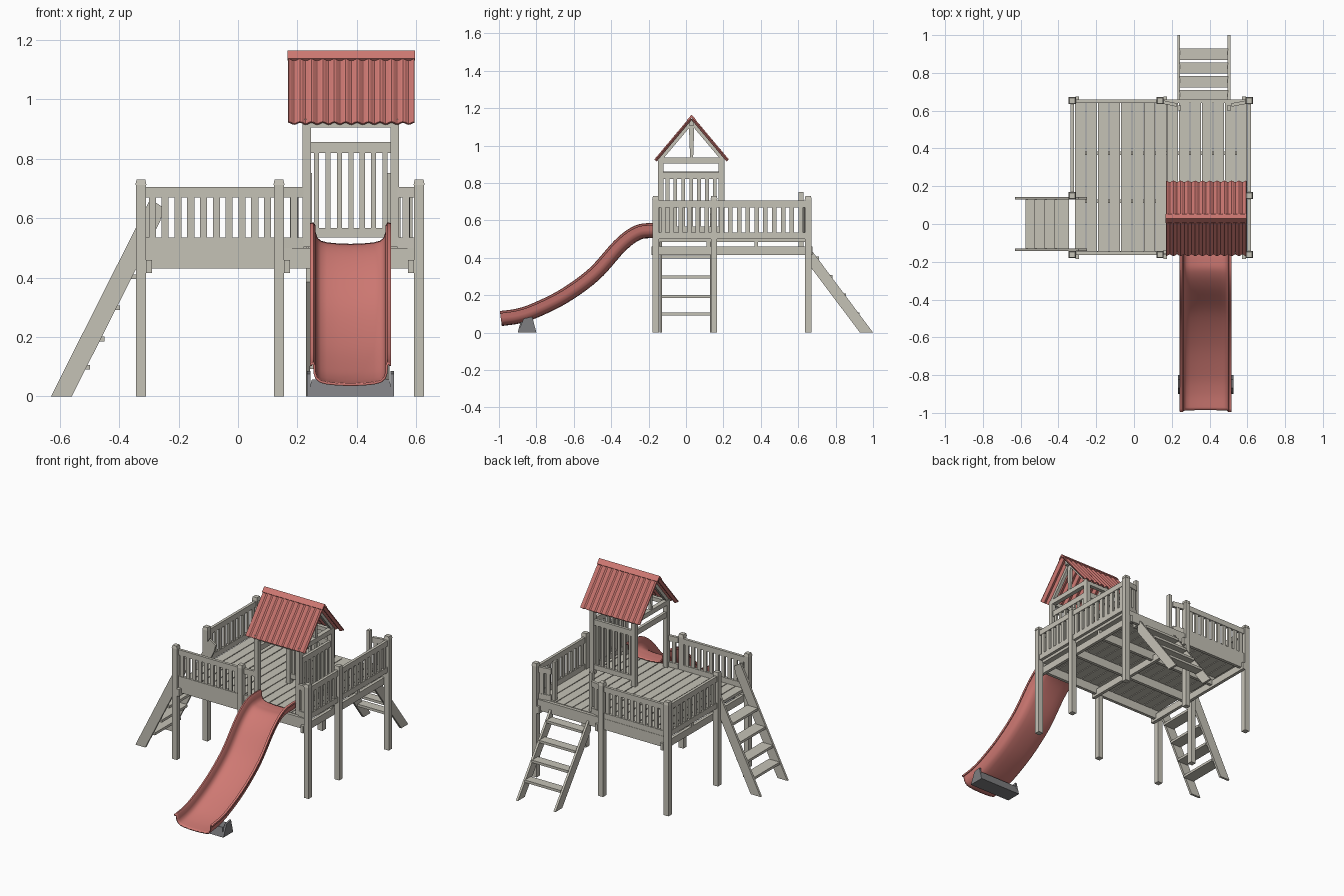
import bpy, bmesh, math
from mathutils import Matrix, Vector

if "Cube" in bpy.data.objects:
    bpy.data.objects.remove(bpy.data.objects["Cube"])


def material(name, rgb):
    m = bpy.data.materials.new(name)
    m.diffuse_color = (*rgb, 1)
    m.use_nodes = True
    m.node_tree.nodes["Principled BSDF"].inputs["Base Color"].default_value = m.diffuse_color
    return m


WOOD = material("weathered wood", (0.56, 0.54, 0.47))
RED = material("soft red", (0.62, 0.19, 0.17))
GREY = material("dark grey", (0.21, 0.21, 0.22))


def finish(name, bm, mat, recalc=True):
    if recalc:
        bmesh.ops.recalc_face_normals(bm, faces=bm.faces)
    me = bpy.data.meshes.new(name)
    bm.to_mesh(me)
    bm.free()
    me.materials.append(mat)
    ob = bpy.data.objects.new(name, me)
    bpy.context.collection.objects.link(ob)
    return ob


def add_box(bm, x0, x1, y0, y1, z0, z1):
    mid = Vector((x0 + x1, y0 + y1, z0 + z1)) / 2
    size = Matrix.Diagonal((x1 - x0, y1 - y0, z1 - z0, 1))
    bmesh.ops.create_cube(bm, size=1, matrix=Matrix.Translation(mid) @ size)


def boxes(name, dims, mat=WOOD):
    bm = bmesh.new()
    for d in dims:
        add_box(bm, *d)
    return finish(name, bm, mat)


def beam(bm, p, q, w, h):
    """Box from p to q, w wide sideways, h deep."""
    p, q = Vector(p), Vector(q)
    d = (q - p).normalized()
    side = Vector((0, 0, 1)).cross(d)
    side = side.normalized() if side.length > 1e-4 else Vector((1, 0, 0))
    up = d.cross(side)
    m = Matrix((d * (q - p).length, side * w, up * h)).transposed().to_4x4()
    bmesh.ops.create_cube(bm, size=1, matrix=Matrix.Translation((p + q) / 2) @ m)


def railing(name, p, q, n, zs=(0.5, 0.535, 0.67, 0.705), bw=0.024):
    """Two rails and n balusters between the plan points p and q."""
    bm = bmesh.new()
    p, q = Vector((*p, 0)), Vector((*q, 0))
    for a, b in (zs[:2], zs[2:]):
        c = Vector((0, 0, (a + b) / 2))
        beam(bm, p + c, q + c, 0.018, b - a)
    d = (q - p).normalized()
    for i in range(n):
        c = p.lerp(q, (i + 0.5) / n) + Vector((0, 0, (zs[1] + zs[2]) / 2))
        beam(bm, c - d * bw / 2, c + d * bw / 2, 0.012, zs[2] - zs[1] + 0.01)
    return finish(name, bm, WOOD)


def prism(bm, pts, axis, a, b):
    """Extrude a 2D outline from a to b along axis 0 (x) or 1 (y)."""
    def at(u, v, w):
        return (w, u, v) if axis == 0 else (u, w, v)
    lo = [bm.verts.new(at(u, v, a)) for u, v in pts]
    hi = [bm.verts.new(at(u, v, b)) for u, v in pts]
    bm.faces.new(lo)
    bm.faces.new(hi[::-1])
    for i in range(len(pts)):
        j = (i + 1) % len(pts)
        bm.faces.new((lo[i], lo[j], hi[j], hi[i]))


# Main posts with chamfered caps
XL, XM, XR, YF, YM, YB = -0.327, 0.138, 0.61, -0.162, 0.15, 0.653
bm = bmesh.new()
for x, y in ((XL, YF), (XM, YF), (XR, YF), (XL, YM), (XR, YM), (XL, YB), (XM, YB), (XR, YB)):
    add_box(bm, x - .017, x + .017, y - .017, y + .017, 0, 0.712)
    bmesh.ops.create_cone(bm, cap_ends=True, segments=4, radius1=.0265, radius2=.021, depth=.018,
                          matrix=Matrix.Translation((x, y, .721)) @ Matrix.Rotation(math.pi / 4, 4, 'Z'))
finish("posts", bm, WOOD)

# Deck planks, joists and cross beams
step = 0.915 / 15
boxes("deck_planks", [(-.312 + i * step, -.312 + (i + 1) * step - .005, -.143, .64, .485, .503)
                      for i in range(15)])
boxes("joists", [(-.31, .593, y - .01, y + .01, .43, .4995 if y in (-.152, .65) else .485)
                 for y in (-.152, .12, .375, .65)])
boxes("cross_beams", [(x - .01, x + .01, -.185, .675, .415, .46) for x in (-.3, .165, .583)])

# Railings around the deck
railing("front_railing", (-.31, -.155), (.121, -.155), 10)
railing("front_short_railing_left", (.155, -.15), (.22, -.145), 1)
railing("front_short_railing_right", (.538, -.145), (.595, -.15), 1)
railing("back_railing", (-.31, .65), (.121, .65), 10)
railing("back_short_railing_left", (.155, .645), (.228, .63), 1)
railing("back_short_railing_right", (.515, .63), (.595, .645), 2)
railing("left_railing", (XL, .167), (XL, .636), 10)
railing("right_railing_front", (XR, -.145), (XR, .133), 6)
railing("right_railing_back", (XR, .167), (XR, .636), 10)

# Left ladder
bm = bmesh.new()
outline = [(-.63, 0), (-.56, 0), (-.262, .59), (-.25, .635), (-.295, .665)]
for y in (-.136, .136):
    prism(bm, outline, 1, y - .007, y + .007)
for z in (.098, .193, .298, .403):
    x = -.63 + z / 1.97
    add_box(bm, x + .005, x + .082, -.131, .131, z - .008, z + .008)
finish("left_ladder", bm, WOOD)

# Back ladder with handle posts
bm = bmesh.new()
outline = [(1.0, 0), (.93, 0), (.64, .385), (.64, .482)]
for x in (.236, .503):
    prism(bm, outline, 0, x - .007, x + .007)
for i in range(4):
    z = .1 * (i + 1)
    y = .868 - .0725 * i
    add_box(bm, .241, .498, y, y + .06, z - .008, z + .008)
finish("back_ladder", bm, WOOD)
boxes("ladder_handles", [(x - .01, x + .01, .602, .628, .43, .752) for x in (.24, .503)])

# Tower posts, plates and walls
TX, TY = (.232, .528), (-.135, .19)
boxes("tower_posts", [(x - .014, x + .014, y - .015, y + .015, .503, .92) for x in TX for y in TY])
boxes("tower_plates", [(x - .014, x + .014, -.15, .205, .905, .935) for x in TX]
      + [(.218, .542, y - .012, y + .012, .905, .93) for y in TY])
wall = (.535, .567, .82, .857)
railing("tower_back_wall", (.245, .19), (.515, .19), 7, wall, .017)
railing("tower_right_wall", (.528, -.12), (.528, .175), 7, wall, .02)
boxes("tower_left_rail", [(.223, .241, -.12, .175, .825, .86)])

# Roof frame
RY = .03
bm = bmesh.new()
for x in TX:
    for s in (-1, 1):
        beam(bm, (x, RY + s * .168, .928), (x, RY + s * .004, 1.122), .022, .022)
    prism(bm, [(RY - .008, .93), (RY + .008, .93), (RY + .015, 1.12), (RY - .015, 1.12)],
          0, x - .009, x + .009)
beam(bm, (.2, RY, 1.12), (.56, RY, 1.12), .02, .03)
finish("roof_frame", bm, WOOD)

# Corrugated roof sheets
for side, s in (("front", -1), ("back", 1)):
    bm = bmesh.new()
    rows = []
    n = 88
    nrm = Vector((0, s * .77, .64))
    for (y, z) in ((RY + s * .004, 1.145), (RY + s * .193, .92)):
        row = []
        for i in range(n + 1):
            off = nrm * .0055 * math.cos(i / n * 11 * math.tau)
            row.append(bm.verts.new(Vector((.17 + .424 * i / n, y, z)) + off))
        rows.append(row)
    for i in range(n):
        bm.faces.new((rows[0][i], rows[0][i + 1], rows[1][i + 1], rows[1][i]))
    ob = finish("roof_sheet_" + side, bm, RED)
    mod = ob.modifiers.new("thickness", 'SOLIDIFY')
    mod.thickness, mod.offset = .006, 0

# Ridge cap
bm = bmesh.new()
prism(bm, [(RY, 1.165), (RY + .024, 1.138), (RY + .018, 1.132), (RY, 1.15),
           (RY - .018, 1.132), (RY - .024, 1.138)], 0, .166, .596)
finish("ridge_cap", bm, RED)

# Slide: channel section swept along a smooth path in the yz plane
path = [Vector(p) for p in ((-.13, .508), (-.19, .508), (-.25, .497), (-.33, .435), (-.466, .285),
                            (-.63, .165), (-.79, .085), (-.89, .052), (-.985, .038))]
ext = [2 * path[0] - path[1]] + path + [2 * path[-1] - path[-2]]
line = []
for i in range(1, len(ext) - 2):
    a, b, c, d = ext[i - 1:i + 3]
    for k in range(6):
        t = k / 6
        line.append(.5 * (2 * b + (c - a) * t + (2 * a - 5 * b + 4 * c - d) * t * t
                          + (3 * b - a - 3 * c + d) * t ** 3))
line.append(path[-1])
half = [(.133, .064), (.133, .072), (.126, .074), (.122, .066), (.121, .042), (.115, .024),
        (.102, .012), (.08, .006), (.04, .002)]
section = [(-u, v) for u, v in half] + [(0, .001)] + half[::-1]
bm = bmesh.new()
rows = []
for i, p in enumerate(line):
    t = (line[min(i + 1, len(line) - 1)] - line[max(i - 1, 0)]).normalized()
    up = Vector((t.y, -t.x))
    rows.append([bm.verts.new((.379 + u, *(p + up * v))) for u, v in section])
for r, q in zip(rows, rows[1:]):
    for k in range(len(section) - 1):
        bm.faces.new((r[k], r[k + 1], q[k + 1], q[k]))
slide = finish("slide", bm, RED)
mod = slide.modifiers.new("thickness", 'SOLIDIFY')
mod.thickness, mod.offset = .008, 0
bpy.context.view_layer.objects.active = slide
slide.select_set(True)
bpy.ops.object.shade_smooth_by_angle(angle=math.radians(40))

# Slide foot: tapered block with side cheeks
bm = bmesh.new()
add_box(bm, .234, .524, -.9, -.8, 0, .056)
for v in bm.verts:
    if v.co.z > .03:
        v.co.x = .379 + (v.co.x - .379) * .9
        v.co.y = -.85 + (v.co.y + .85) * .7
for x in (.238, .52):
    prism(bm, [(-.9, 0), (-.8, 0), (-.822, .085), (-.868, .075)], 0, x - .006, x + .006)
finish("slide_foot", bm, GREY)
